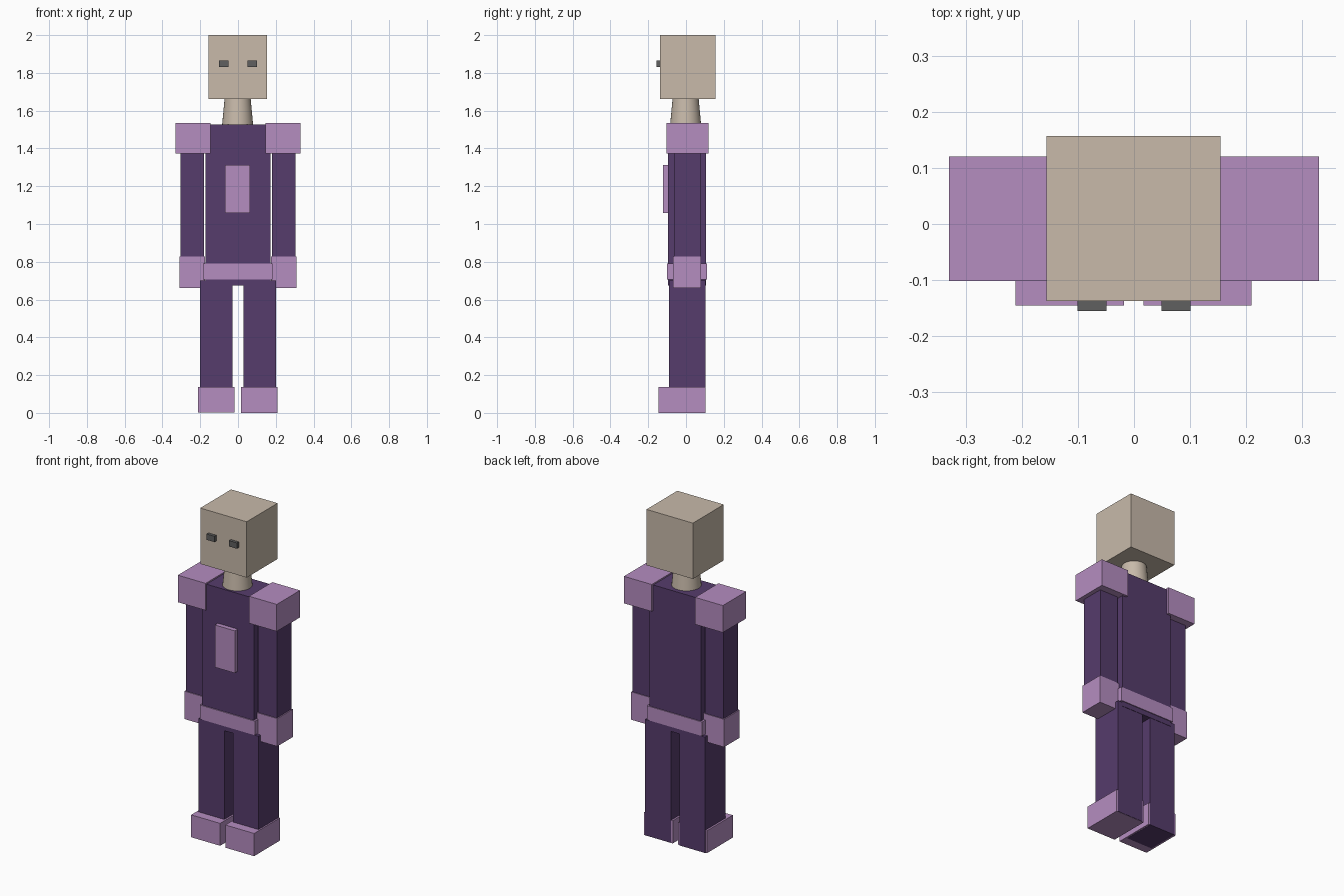
import bpy, bmesh
from mathutils import Vector

if "Cube" in bpy.data.objects:
    bpy.data.objects.remove(bpy.data.objects["Cube"], do_unlink=True)


def material(name, rgb):
    m = bpy.data.materials.new(name)
    m.use_nodes = True
    m.diffuse_color = (*rgb, 1)
    m.node_tree.nodes["Principled BSDF"].inputs["Base Color"].default_value = (*rgb, 1)
    return m


suit = material("dark purple", (0.093, 0.045, 0.150))
trim = material("light purple", (0.462, 0.266, 0.527))
skin = material("beige skin", (0.578, 0.491, 0.402))
dark = material("dark grey", (0.117, 0.117, 0.117))


def finish(name, bm, mat):
    mesh = bpy.data.meshes.new(name)
    bm.to_mesh(mesh)
    bm.free()
    mesh.materials.append(mat)
    obj = bpy.data.objects.new(name, mesh)
    bpy.context.collection.objects.link(obj)
    return obj


def box(name, mat, x, y, z):
    """Box spanning the given (low, high) range on each axis."""
    bm = bmesh.new()
    bmesh.ops.create_cube(bm, size=1)
    spans = (x, y, z)
    for v in bm.verts:
        v.co = Vector([s[0] if c < 0 else s[1] for c, s in zip(v.co, spans)])
    return finish(name, bm, mat)


def pair(name, mat, x, y, z):
    """The same box on the left (+x) and the right (-x)."""
    box("left_" + name, mat, x, y, z)
    box("right_" + name, mat, (-x[1], -x[0]), y, z)


# Head and eyes
box("head", skin, (-0.156, 0.154), (-0.137, 0.157), (1.663, 2.0))
pair("eye", dark, (0.049, 0.101), (-0.155, -0.13), (1.83, 1.865))

# Tapered neck
bm = bmesh.new()
bmesh.ops.create_cone(bm, cap_ends=True, segments=32, radius1=0.083,
                      radius2=0.067, depth=0.17)
bmesh.ops.translate(bm, verts=bm.verts, vec=(-0.002, -0.002, 1.6))
neck = finish("neck", bm, skin)
bpy.context.view_layer.objects.active = neck
neck.select_set(True)
bpy.ops.object.shade_smooth_by_angle()

# Torso, chest plate and belt
box("torso", suit, (-0.173, 0.171), (-0.094, 0.106), (0.675, 1.527))
box("chest_plate", trim, (-0.069, 0.064), (-0.122, -0.09), (1.057, 1.312))
box("belt", trim, (-0.185, 0.183), (-0.1, 0.111), (0.705, 0.79))

# Arms with shoulder pads and gloves
pair("arm", suit, (0.18, 0.304), (-0.064, 0.076), (0.68, 1.45))
pair("shoulder_pad", trim, (0.145, 0.33), (-0.102, 0.12), (1.372, 1.535))
pair("glove", trim, (0.174, 0.31), (-0.069, 0.08), (0.66, 0.828))

# Legs, whose backs stay uncovered by the boots
pair("leg", suit, (0.028, 0.2), (-0.09, 0.104), (0.001, 0.7))
box("left_boot", trim, (0.017, 0.209), (-0.145, 0.102), (0, 0.137))
box("right_boot", trim, (-0.211, -0.018), (-0.145, 0.102), (0.002, 0.137))
